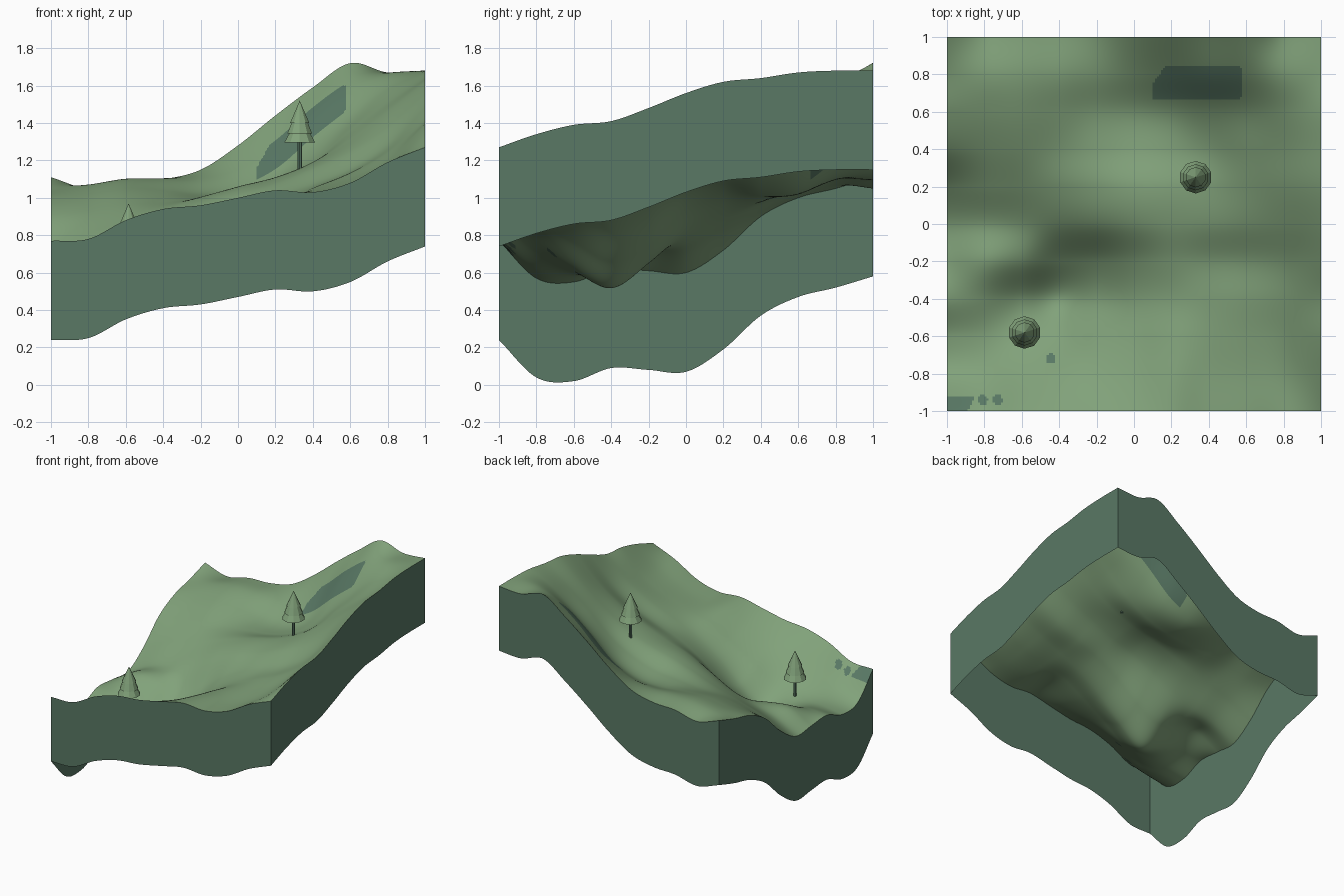
import bpy
import bmesh
import math
from mathutils import Vector

cube = bpy.data.objects.get("Cube")
if cube:
    bpy.data.objects.remove(cube, do_unlink=True)


def make_material(name, color):
    material = bpy.data.materials.new(name)
    material.use_nodes = True
    material.diffuse_color = (*color, 1)
    shader = material.node_tree.nodes["Principled BSDF"]
    shader.inputs["Base Color"].default_value = (*color, 1)
    shader.inputs["Roughness"].default_value = 0.9
    return material


grass = make_material("grass green", (0.22, 0.36, 0.195))
earth = make_material("dark earth green", (0.1, 0.19, 0.13))

# Ground cross-sections from front to back, heights in hundredths
PROFILES = [
    [77, 78, 88, 94, 96, 100, 104, 103, 108, 119, 127],
    [57, 62, 71, 79, 86, 94, 102, 103, 108, 118, 134],
    [55, 58, 60, 63, 76, 88, 99, 104, 110, 120, 139],
    [62, 63, 57, 52, 66, 83, 96, 105, 113, 124, 141],
    [61, 71, 70, 65, 74, 89, 100, 107, 115, 128, 148],
    [60, 70, 76, 83, 93, 102, 108, 116, 125, 138, 156],
    [72, 81, 87, 93, 100, 106, 111, 119, 131, 146, 162],
    [90, 93, 97, 98, 100, 102, 108, 119, 136, 151, 164],
    [100, 102, 105, 104, 102, 103, 111, 127, 143, 158, 167],
    [105, 107, 110, 110, 110, 115, 127, 145, 159, 166, 168],
    [111, 105, 109, 110, 115, 128, 144, 159, 172, 167, 168],
]
SKIRT = 0.53
STEPS = 180


def spline(values, t):
    """Smooth curve through evenly spaced values, t from -1 to 1."""
    last = len(values) - 1
    u = (t + 1) / 2 * last
    i = min(int(u), last - 1)
    f = u - i
    b, c = values[i], values[i + 1]
    a = values[i - 1] if i > 0 else 2 * b - c
    d = values[i + 2] if i + 2 <= last else 2 * c - b
    return b + f / 2 * (c - a + f * (2 * a - 5 * b + 4 * c - d
                                     + f * (3 * (b - c) + d - a)))


def ground_height(x, y):
    return spline([spline(row, x) for row in PROFILES], y) / 100


def is_bare(x, y):
    """Where the grass gives way to the darker earth."""
    left_side = 0.1 + 0.7 * max(0, y - 0.75)
    right_side = 0.58 - max(0, abs(y - 0.755) - 0.07)
    slope_patch = 0.67 < y < 0.84 and left_side < x < right_side
    corner_patch = y < -0.92 and x < -0.89 + (y + 1) * 0.5
    spots = ((-0.81, -0.94), (-0.73, -0.94), (-0.445, -0.72))
    near_spot = any(math.hypot(x - a, y - b) < 0.027 for a, b in spots)
    return slope_patch or corner_patch or near_spot


def finish(bm, name, materials, smooth=False):
    mesh = bpy.data.meshes.new(name)
    bm.to_mesh(mesh)
    bm.free()
    for material in materials:
        mesh.materials.append(material)
    obj = bpy.data.objects.new(name, mesh)
    bpy.context.collection.objects.link(obj)
    if smooth:
        bpy.ops.object.select_all(action="DESELECT")
        obj.select_set(True)
        bpy.context.view_layer.objects.active = obj
        bpy.ops.object.shade_smooth_by_angle(angle=math.radians(50))
    return obj


# Rolling ground surface
bm = bmesh.new()
bmesh.ops.create_grid(bm, x_segments=STEPS, y_segments=STEPS, size=1)
for v in bm.verts:
    v.co.z = ground_height(v.co.x, v.co.y)
for face in bm.faces:
    center = face.calc_center_median()
    face.material_index = int(is_bare(center.x, center.y))
ground = finish(bm, "ground", [grass, earth], smooth=True)

# Side walls hanging below the ground's border, open underneath
bm = bmesh.new()
bm.from_mesh(ground.data)
border = [e for e in bm.edges if e.is_boundary]
extruded = bmesh.ops.extrude_edge_only(bm, edges=border)["geom"]
walls = {g for g in extruded if isinstance(g, bmesh.types.BMFace)}
lower = [g for g in extruded if isinstance(g, bmesh.types.BMVert)]
bmesh.ops.translate(bm, verts=lower, vec=Vector((0, 0, -SKIRT)))
bmesh.ops.delete(bm, geom=[f for f in bm.faces if f not in walls], context="FACES")
for face in bm.faces:
    face.material_index = 0
    face.normal_update()
    if face.normal.dot(face.calc_center_median() * Vector((1, 1, 0))) < 0:
        face.normal_flip()
finish(bm, "side_walls", [earth], smooth=True)


def add_cone(bm, x, y, z, bottom, top, low, high, sides):
    made = bmesh.ops.create_cone(bm, cap_ends=True, segments=sides, radius1=bottom,
                                 radius2=top, depth=high - low)
    shift = Vector((x, y, z + (low + high) / 2))
    bmesh.ops.translate(bm, verts=made["verts"], vec=shift)


def add_tree(name, x, y, base):
    # Trunk
    bm = bmesh.new()
    add_cone(bm, x, y, base, 0.012, 0.012, -0.01, 0.16, 8)
    finish(bm, name + "_trunk", [earth])
    # Three stacked foliage tiers
    bm = bmesh.new()
    tiers = ((0.087, 0.05, 0.135, 0.2), (0.07, 0.038, 0.183, 0.26),
             (0.054, 0, 0.24, 0.36))
    for bottom, top, low, high in tiers:
        add_cone(bm, x, y, base, bottom, top, low, high, 10)
    finish(bm, name + "_foliage", [grass])


add_tree("hill_tree", 0.33, 0.25, 1.16)
add_tree("hollow_tree", -0.585, -0.58, 0.61)
